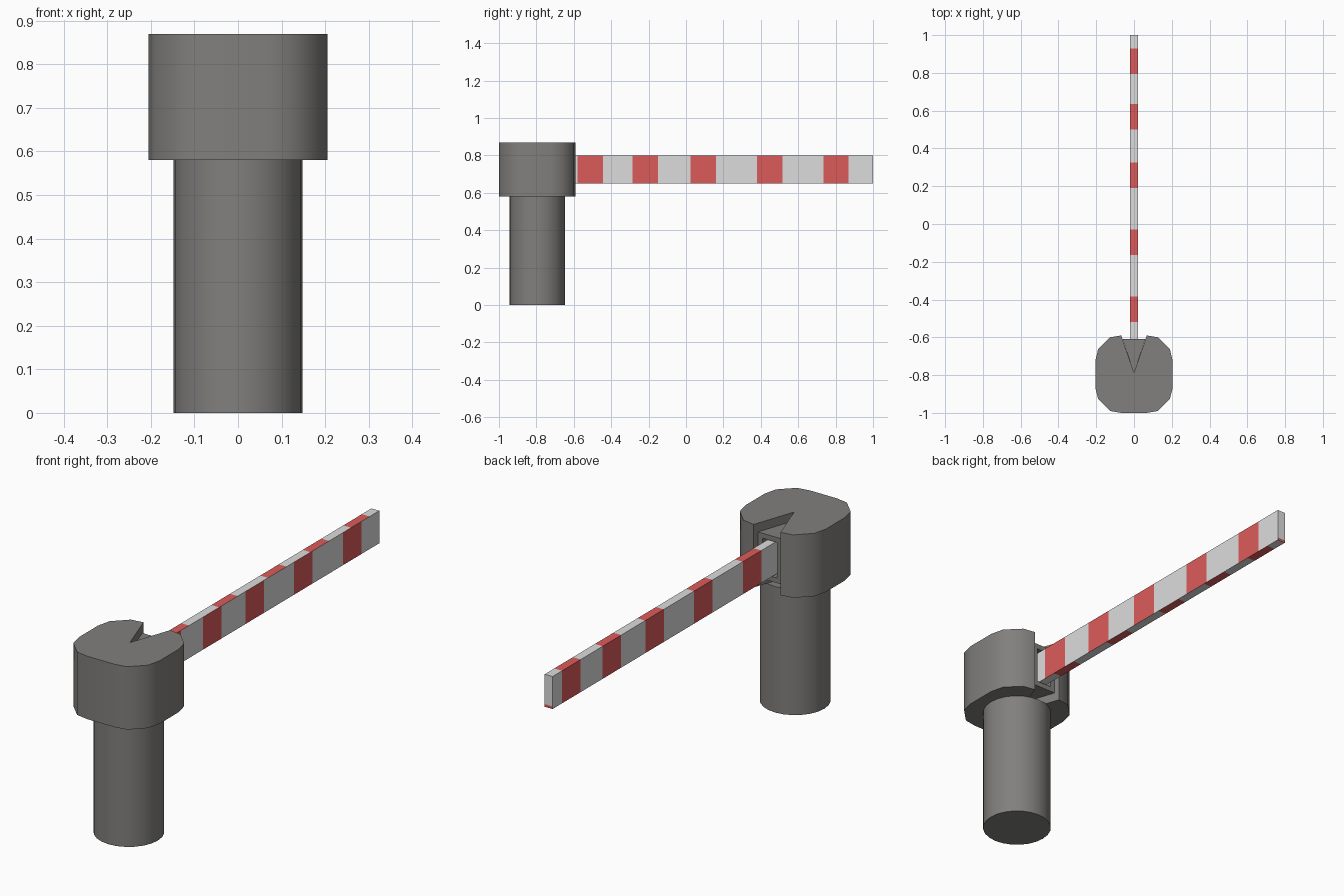
import bpy, bmesh
from math import radians, sin, cos, pi

if "Cube" in bpy.data.objects:
    bpy.data.objects.remove(bpy.data.objects["Cube"])

CY = -0.795            # centre of the post in y


def material(name, rgb):
    m = bpy.data.materials.new(name)
    m.diffuse_color = (*rgb, 1)
    m.use_nodes = True
    m.node_tree.nodes["Principled BSDF"].inputs["Base Color"].default_value = m.diffuse_color
    return m


GREY = material("post_grey", (0.22, 0.215, 0.205))
WHITE = material("arm_white", (0.72, 0.72, 0.72))
RED = material("stripe_red", (0.72, 0.105, 0.105))


def finish(bm, name, mats, smooth=None):
    bmesh.ops.recalc_face_normals(bm, faces=bm.faces)
    me = bpy.data.meshes.new(name)
    bm.to_mesh(me)
    bm.free()
    ob = bpy.data.objects.new(name, me)
    bpy.context.collection.objects.link(ob)
    for m in mats:
        me.materials.append(m)
    if smooth:
        bpy.ops.object.select_all(action='DESELECT')
        ob.select_set(True)
        bpy.context.view_layer.objects.active = ob
        bpy.ops.object.shade_smooth_by_angle(angle=radians(smooth))
    return ob


def prism(points, z0, z1):
    """Extrude an xy outline from z0 to z1."""
    bm = bmesh.new()
    face = bm.faces.new([bm.verts.new((x, y, z0)) for x, y in points])
    ext = bmesh.ops.extrude_face_region(bm, geom=[face], use_keep_orig=True)
    up = [v for v in ext["geom"] if isinstance(v, bmesh.types.BMVert)]
    bmesh.ops.translate(bm, verts=up, vec=(0, 0, z1 - z0))
    return bm


# Round post
N = 24
ring = [(0.148 * cos(2 * pi * i / N), CY + 0.148 * sin(2 * pi * i / N)) for i in range(N)]
finish(prism(ring, 0, 0.58), "post", [GREY], 40)

# Head: rounded square with a V notch at the back
quarter = [(0.068, 0.205), (0.127, 0.195), (0.19, 0.132), (0.205, 0.07)]
right = quarter + [(x, -y) for x, y in reversed(quarter)]
left = [(-x, y) for x, y in reversed(right)]
outline = [(x, CY + y) for x, y in right + left + [(0, 0.008)]]
finish(prism(outline, 0.58, 0.87), "head", [GREY], 40)

# Hinge block: wedge filling the notch, with a recess for the arm
bm = prism([(-0.06, -0.61), (0.06, -0.61), (0, CY + 0.008)], 0.62, 0.83)
bmesh.ops.recalc_face_normals(bm, faces=bm.faces)
back = max(bm.faces, key=lambda f: f.normal.y)
bmesh.ops.inset_region(bm, faces=[back], thickness=0.023, use_even_offset=True)
ext = bmesh.ops.extrude_face_region(bm, geom=[back])
inner = [v for v in ext["geom"] if isinstance(v, bmesh.types.BMVert)]
bmesh.ops.translate(bm, verts=inner, vec=(0, -0.04, 0))
if back.is_valid:
    bmesh.ops.delete(bm, geom=[back], context='FACES_ONLY')
finish(bm, "hinge_block", [GREY])

# Striped arm: the +x side has its stripes offset from the other sides
stripes_right = [(-0.58, -0.445), (-0.285, -0.15), (0.025, 0.16), (0.38, 0.515), (0.735, 0.87)]
stripes_other = [(-0.52, -0.385), (-0.165, -0.03), (0.19, 0.325), (0.50, 0.635), (0.795, 0.93)]
h = 0.02
bm = prism([(-h, -0.66), (h, -0.66), (h, 1.0), (-h, 1.0)], 0.65, 0.80)
bmesh.ops.recalc_face_normals(bm, faces=bm.faces)


def cut(co, no):
    bmesh.ops.bisect_plane(bm, geom=bm.verts[:] + bm.edges[:] + bm.faces[:],
                           plane_co=co, plane_no=no)


for a, b in stripes_right + stripes_other:
    cut((0, a, 0), (0, 1, 0))
    cut((0, b, 0), (0, 1, 0))
cut((0, 0, 0.662), (0, 0, 1))      # red lower edge of the arm's tip
bm.normal_update()
for f in bm.faces:
    c = f.calc_center_median()
    if f.normal.y > 0.5:
        red = c.z < 0.662
    else:
        bands = stripes_right if f.normal.x > 0.5 else stripes_other
        red = any(a < c.y < b for a, b in bands)
    f.material_index = int(red)
finish(bm, "barrier_arm", [WHITE, RED])
